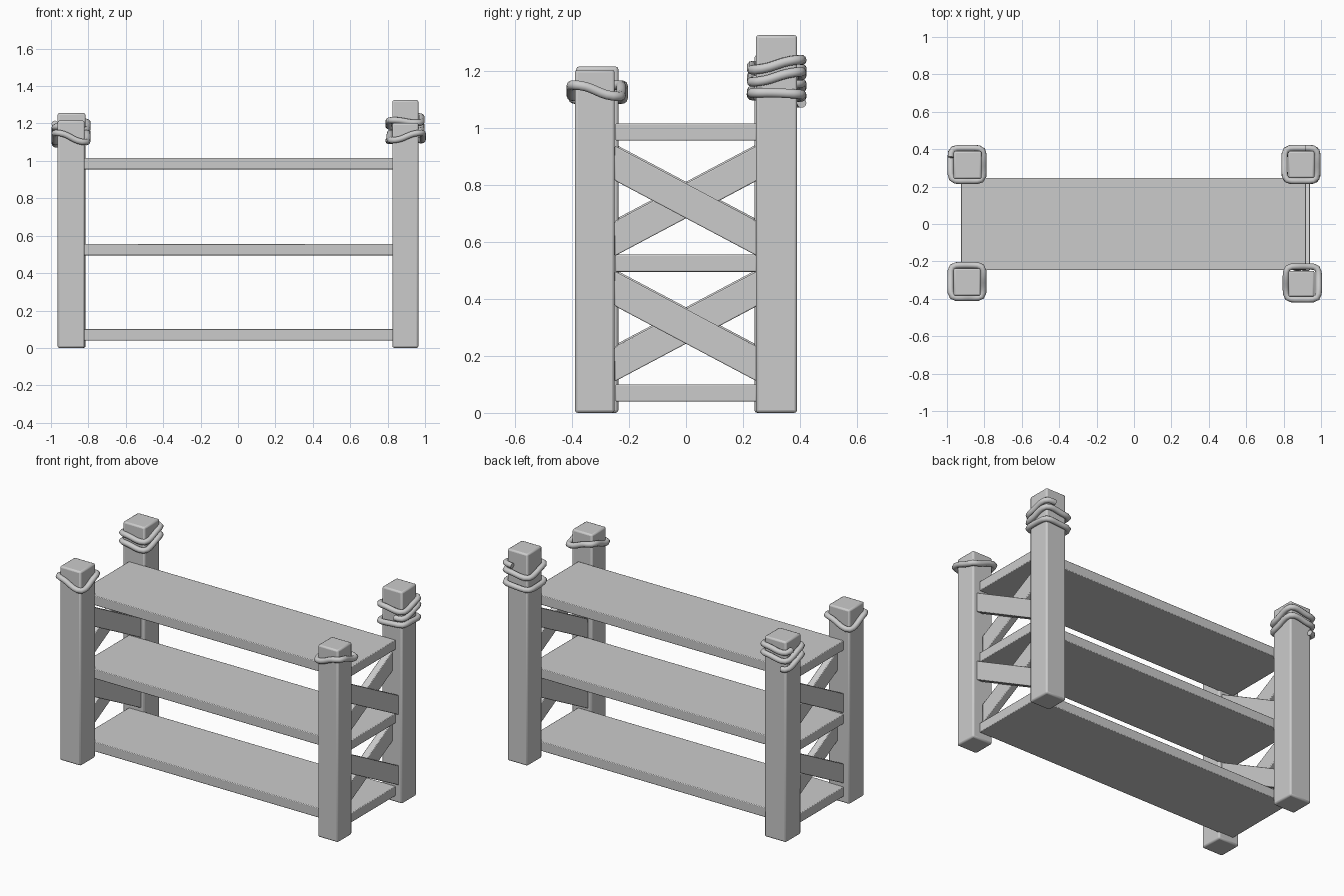
import bpy
import math

if "Cube" in bpy.data.objects:
    bpy.data.objects.remove(bpy.data.objects["Cube"])


def finish(obj, bevel):
    mod = obj.modifiers.new("soft_edges", 'BEVEL')
    mod.width = bevel
    mod.segments = 2
    bpy.ops.object.select_all(action='DESELECT')
    obj.select_set(True)
    bpy.context.view_layer.objects.active = obj
    bpy.ops.object.shade_smooth_by_angle(angle=math.radians(35))


def prism(name, yz, x0, x1, bevel):
    """Extrude a four-point (y, z) outline along x."""
    verts = [(x, y, z) for x in (x0, x1) for y, z in yz]
    faces = [(3, 2, 1, 0), (4, 5, 6, 7)]
    faces += [(i, (i + 1) % 4, 4 + (i + 1) % 4, 4 + i) for i in range(4)]
    mesh = bpy.data.meshes.new(name)
    mesh.from_pydata(verts, [], faces)
    obj = bpy.data.objects.new(name, mesh)
    bpy.context.collection.objects.link(obj)
    finish(obj, bevel)


def box(name, x0, x1, y0, y1, z0, z1, bevel):
    prism(name, [(y0, z0), (y1, z0), (y1, z1), (y0, z1)], x0, x1, bevel)


def rope(name, center, start, turns, height, closed=False):
    """Tube following a rounded square around a post."""
    steps = int(32 * turns)
    curve = bpy.data.curves.new(name, 'CURVE')
    curve.dimensions = '3D'
    curve.bevel_depth = 0.017
    curve.bevel_resolution = 3
    curve.use_fill_caps = True
    count = steps if closed else steps + 1
    spline = curve.splines.new('POLY')
    spline.points.add(count - 1)
    spline.use_cyclic_u = closed
    for i in range(count):
        t = i / steps
        a = math.radians(start) + t * turns * math.tau
        c, s = math.cos(a), math.sin(a)
        r = 0.088 / (abs(c) ** 6 + abs(s) ** 6) ** (1 / 6)
        spline.points[i].co = (center[0] + r * c, center[1] + r * s, height(t, a), 1)
    spline.use_smooth = True
    obj = bpy.data.objects.new(name, curve)
    bpy.context.collection.objects.link(obj)


# Corner posts, each with its own height
posts = {
    "front_left_post": (-0.965, -0.82, -0.385, -0.237, 1.215),
    "front_right_post": (0.825, 0.965, -0.39, -0.25, 1.203),
    "back_left_post": (-0.965, -0.815, 0.24, 0.39, 1.255),
    "back_right_post": (0.825, 0.965, 0.245, 0.39, 1.325),
}
for name, (x0, x1, y0, y1, top) in posts.items():
    box(name, x0, x1, y0, y1, 0, top, 0.01)

# Three shelf boards
for name, z in (("bottom", 0.04), ("middle", 0.495), ("top", 0.955)):
    box(name + "_shelf", -0.925, 0.92, -0.247, 0.247, z, z + 0.06, 0.004)

# Crossed end braces: the outer plank swaps direction on the opposite end
for level, low in (("lower", 0.11), ("upper", 0.55)):
    high = low + 0.265
    for side, x0, x1, rising, lift in (
            ("right_outer", 0.897, 0.94, False, 0),
            ("right_inner", 0.853, 0.897, True, 0),
            ("left_outer", -0.925, -0.882, True, 0.006),
            ("left_inner", -0.882, -0.84, False, 0.006)):
        a, b = (low, high) if rising else (high, low)
        a, b, e = a + lift, b + lift, 0.25
        prism(f"{level}_{side}_brace",
              [(-e, a), (e, b), (e, b + 0.122), (-e, a + 0.122)], x0, x1, 0.004)

# Rope wrapped around each post top
rope("front_right_rope", (0.9, -0.315), 0, 1,
     lambda t, a: 1.13 - 0.02 * math.sin(2 * a), True)
rope("front_left_rope", (-0.893, -0.308), 0, 1,
     lambda t, a: 1.125 + 0.025 * math.sin(2 * a), True)
rope("back_right_lower_rope", (0.893, 0.318), 0, 1,
     lambda t, a: 1.115 + 0.008 * math.sin(a + 2), True)
rope("back_right_upper_rope", (0.893, 0.318), -70, 1.4,
     lambda t, a: 1.17 + 0.06 * t + 0.012 * math.sin(2 * a))
rope("back_left_rope", (-0.892, 0.318), 120, 2.1,
     lambda t, a: 1.10 + 0.11 * t + 0.015 * math.sin(2 * a))
